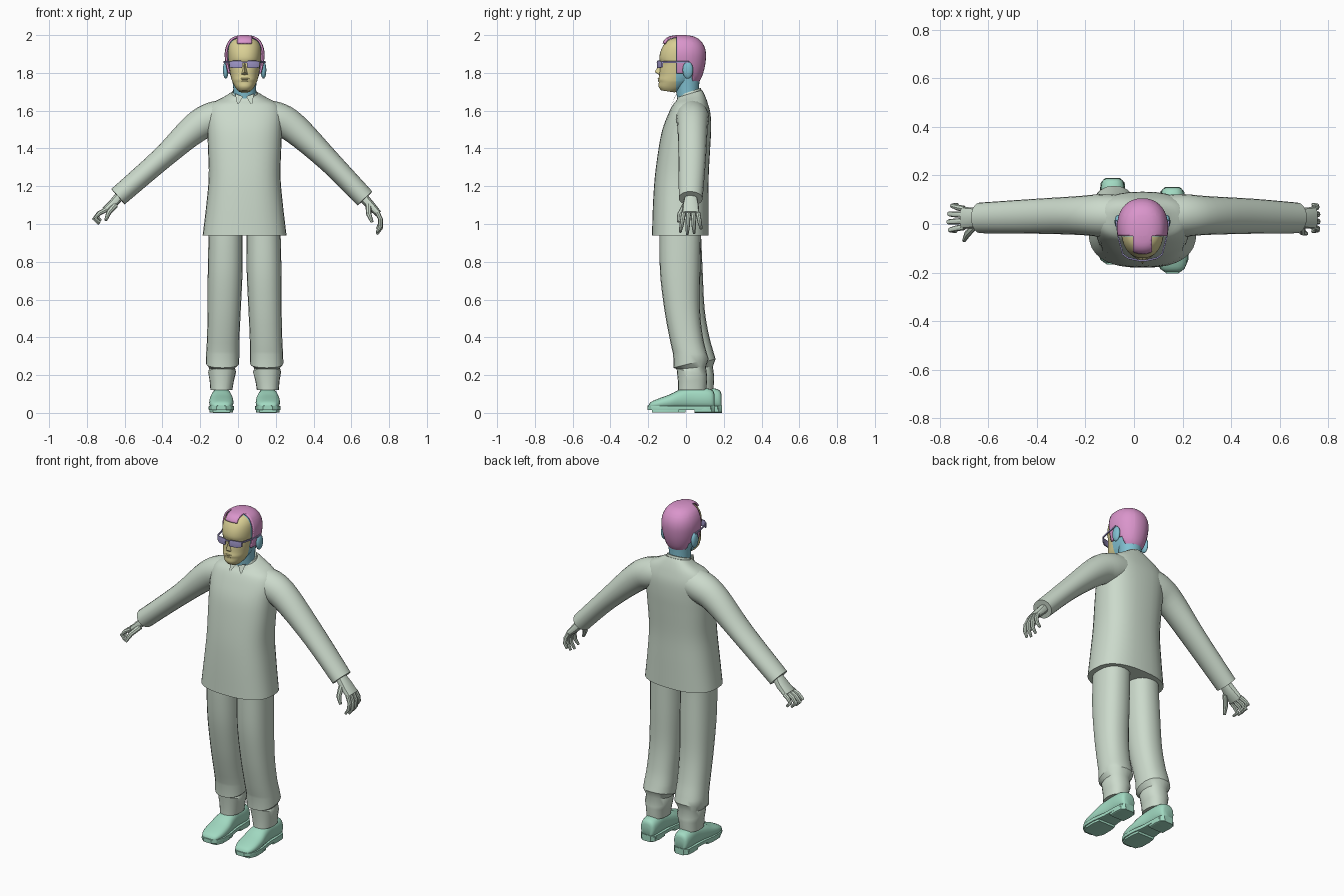
import bpy, bmesh, math
from mathutils import Vector as V

if "Cube" in bpy.data.objects:
    bpy.data.objects.remove(bpy.data.objects["Cube"])

CX = 0.035  # body centre line


def mat(name, r, g, b):
    m = bpy.data.materials.new(name)
    m.diffuse_color = (r, g, b, 1)
    m.use_nodes = True
    m.node_tree.nodes["Principled BSDF"].inputs["Base Color"].default_value = m.diffuse_color
    return m


SUIT = mat("pale sage", 0.60, 0.70, 0.60)
FACE = mat("khaki", 0.70, 0.63, 0.30)
HAIR = mat("pink", 0.70, 0.30, 0.60)
SKIN = mat("sky blue", 0.22, 0.53, 0.64)
GLASS = mat("lavender", 0.36, 0.32, 0.60)
SHOE = mat("mint", 0.36, 0.70, 0.54)


def finish(bm, name, mats, angle=40):
    bmesh.ops.recalc_face_normals(bm, faces=bm.faces)
    me = bpy.data.meshes.new(name)
    bm.to_mesh(me)
    bm.free()
    for m in mats:
        me.materials.append(m)
    ob = bpy.data.objects.new(name, me)
    bpy.context.collection.objects.link(ob)
    bpy.ops.object.select_all(action='DESELECT')
    ob.select_set(True)
    bpy.context.view_layer.objects.active = ob
    bpy.ops.object.shade_smooth_by_angle(angle=math.radians(angle))
    return ob


def dense(rows, k=4):
    """Catmull-Rom interpolation of profile rows."""
    out = []
    for i in range(len(rows) - 1):
        a, b, c, d = (rows[max(0, min(len(rows) - 1, i + j))] for j in (-1, 0, 1, 2))
        for s in range(k):
            t = s / k
            out.append(tuple(0.5 * (2 * q + (r - p) * t + (2 * p - 5 * q + 4 * r - w) * t * t
                       + (3 * q - p - 3 * r + w) * t ** 3) for p, q, r, w in zip(a, b, c, d)))
    return out + [tuple(rows[-1])]


def ring(c, u, v, p=2, n=24):
    pts = []
    for i in range(n):
        a = 2 * math.pi * i / n
        co, si = math.cos(a), math.sin(a)
        pts.append(V(c) + V(u) * math.copysign(abs(co) ** (2 / p), co)
                   + V(v) * math.copysign(abs(si) ** (2 / p), si))
    return pts


def loft(rings):
    bm = bmesh.new()
    vs = [[bm.verts.new(p) for p in r] for r in rings]
    n = len(vs[0])
    for a, b in zip(vs, vs[1:]):
        for i in range(n):
            bm.faces.new((a[i], a[(i + 1) % n], b[(i + 1) % n], b[i]))
    bm.faces.new(vs[0])
    bm.faces.new(vs[-1])
    return bm


def column(rows, p=2, n=24):
    """Rows: z, centre x, half width, front y, back y, tilt along y."""
    return loft([ring((cx, (f + b) / 2, z), (w, 0, 0), (0, (b - f) / 2, t * (b - f) / 2), p, n)
                 for z, cx, w, f, b, t in rows])


def tube(pts, name, m=SUIT, n=8, p=2, k=1):
    """Points: x, y, z, radius in the xz plane, radius along y."""
    pts = dense(pts, k)
    rings = []
    for i, q in enumerate(pts):
        t = V(pts[min(i + 1, len(pts) - 1)][:3]) - V(pts[max(i - 1, 0)][:3])
        u = t.cross(V((0, 1, 0))).normalized()
        rings.append(ring(q[:3], u * q[3], u.cross(t).normalized() * q[4], p, n))
    return finish(loft(rings), name, [m])


def ball(name, c, r, m):
    bm = bmesh.new()
    bmesh.ops.create_uvsphere(bm, u_segments=16, v_segments=10, radius=1)
    for v in bm.verts:
        v.co = V(c) + V(a * b for a, b in zip(v.co, r))
    return finish(bm, name, [m], 60)


# jacket body
finish(column(dense([
    (0.94, CX, .222, -.18, .12, 0), (1.1, CX, .203, -.175, .12, 0), (1.25, CX, .190, -.165, .12, 0),
    (1.4, CX, .194, -.145, .128, 0), (1.5, CX, .198, -.125, .133, 0), (1.58, CX, .20, -.095, .13, 0),
    (1.635, CX, .175, -.07, .115, .05), (1.67, CX, .11, -.05, .098, .2),
    (1.69, CX, .072, -.045, .085, .3)]), 2.5, 32), "jacket", [SUIT])
# collar stand and two collar points
finish(column([(1.66, CX, .08, -.055, .09, .3), (1.70, CX, .064, -.042, .078, .35)]), "collar", [SUIT])
for s in (-1, 1):
    bm = bmesh.new()
    bm.faces.new([bm.verts.new((CX + s * x, y, z)) for x, y, z in
                  ((.008, -.058, 1.675), (.05, -.05, 1.69), (.038, -.078, 1.625))])
    finish(bm, "collar_point", [SUIT])

# sleeves
for s, elbow, cuff in ((-1, (.435, 1.35), (.67, 1.145)), (1, (.455, 1.325), (.637, 1.135))):
    tube([(CX + s * .06, .03, 1.575, .085, .085), (CX + s * .165, .035, 1.557, .09, .088),
          (CX + s * .262, .035, 1.507, .08, .08), (CX + s * elbow[0], .032, elbow[1], .06, .072),
          (CX + s * cuff[0], .025, cuff[1], .054, .063)], "sleeve", n=20, k=4)

# hands: palm, four curled fingers, thumb
HANDS = (
    ([(-.62, 1.155), (-.66, 1.11), (-.705, 1.072)],
     [(-.70, 1.075), (-.738, 1.055), (-.762, 1.027), (-.735, 1.0)],
     [(-.65, 0, 1.10), (-.685, -.04, 1.06), (-.70, -.068, 1.02)]),
    ([(.655, 1.15), (.70, 1.10), (.743, 1.055)],
     [(.738, 1.06), (.757, 1.02), (.757, .98), (.735, .945)],
     [(.69, -.005, 1.10), (.693, -.033, 1.05), (.71, -.04, 1.01)]))
for palm, finger, thumb in HANDS:
    tube([(x, .025, z, t, w) for (x, z), t, w in zip(palm, (.026, .024, .018), (.03, .042, .046))],
         "palm", p=2.6, n=12)
    for j in range(4):
        short = (.9, 1, .95, .75)[j]
        x0, z0 = finger[0]
        tube([(x0 + (x - x0) * short, .025 + (j - 1.5) * (.025 + .004 * i), z0 + (z - z0) * short, r, r)
              for i, ((x, z), r) in enumerate(zip(finger, (.013, .012, .011, .007)))], "finger")
    tube([(*q, r, r) for q, r in zip(thumb, (.016, .014, .008))], "thumb")

# trousers with a crumpled hem, and shoes (one foot set back)
LEG = [(.98, .10, .09, -.14, .08, 0), (.75, .103, .092, -.138, .076, 0), (.55, .108, .088, -.115, .074, 0),
       (.40, .113, .086, -.088, .09, 0), (.31, .116, .088, -.068, .112, 0)]
FOLD = [(.262, .117, .088, -.066, .12, .25), (.238, .119, .068, -.045, .105, .1),
        (.215, .119, .074, -.05, .112, -.25), (.17, .121, .064, -.042, .112, .1),
        (.12, .123, .058, -.042, .108, 0)]
UPPER = [(-.198, .025, .04), (-.185, .047, .058), (-.145, .062, .076), (-.085, .064, .098),
         (-.035, .058, .122), (.03, .05, .135), (.1, .05, .132), (.14, .043, .12), (.15, .028, .10)]
SOLE = [(-.203, .025), (-.185, .05), (-.145, .067), (-.085, .068), (0, .055), (.08, .053), (.13, .05), (.153, .03)]
for s, back in ((-1, .037), (1, 0)):
    def shift(z):
        return back * min(1, max(0, (.95 - z) / .6))
    finish(column([(z, CX + s * x, w, f + shift(z), b + shift(z), t)
                   for z, x, w, f, b, t in dense(LEG) + FOLD], 2.3, 20), "trouser_leg", [SUIT], 35)
    fx = CX + s * .123
    finish(loft([ring((fx, y + back, (h + .02) / 2), (w, 0, 0), (0, 0, (h - .02) / 2), 2.5, 20)
                 for y, w, h in dense(UPPER, 3)]), "shoe_upper", [SHOE], 50)
    finish(loft([ring((fx, y + back, .026), (w, 0, 0), (0, 0, .012), 8, 16)
                 for y, w in SOLE]), "shoe_sole", [SHOE], 30)
    finish(loft([ring((fx, y + back, .016), (w, 0, 0), (0, 0, .016), 8, 16)
                 for y, w in ((.045, .05), (.1, .053), (.135, .048), (.153, .028))]), "shoe_heel", [SHOE], 30)
    finish(loft([ring((fx, y + back, .011), (w, 0, 0), (0, 0, .01), 8, 16)
                 for y, w in ((-.18, .045), (-.145, .062), (-.085, .063), (-.04, .056))]),
           "shoe_tread", [SHOE], 30)

# neck
finish(column([(1.62, CX, .062, -.04, .075, 0), (1.72, CX, .06, -.055, .068, 0),
               (1.79, CX, .068, -.06, .075, 0)], 2, 24), "neck", [SKIN])


def cut(bm, axis, at):
    no = V([axis == i for i in range(3)])
    bmesh.ops.bisect_plane(bm, geom=bm.verts[:] + bm.edges[:] + bm.faces[:], plane_co=no * at, plane_no=no)


# head: khaki face mask in front, blue behind
bm = column(dense([
    (1.702, CX, .03, -.132, -.06, -.15), (1.72, CX, .047, -.145, -.02, -.1), (1.75, CX, .064, -.144, .03, 0),
    (1.765, CX, .069, -.147, .05, 0), (1.785, CX, .074, -.142, .068, 0), (1.82, CX, .08, -.139, .082, 0),
    (1.85, CX, .085, -.134, .09, 0), (1.875, CX, .087, -.141, .094, 0), (1.91, CX, .088, -.136, .092, 0),
    (1.945, CX, .083, -.12, .08, 0), (1.972, CX, .065, -.095, .055, 0), (1.985, CX, .035, -.06, .02, 0)],
    3), 2.2, 36)
cut(bm, 1, -.052)
for f in bm.faces:
    f.material_index = int(f.calc_center_median().y > -.052)
finish(bm, "head", [FACE, SKIN], 60)

# hair: shell over the skull, trimmed at the hairline
bm = column(dense([
    (1.735, CX, .05, -.1, .055, 0), (1.77, CX, .078, -.12, .08, 0), (1.82, CX, .095, -.13, .097, 0),
    (1.87, CX, .104, -.138, .105, 0), (1.91, CX, .105, -.138, .105, 0), (1.945, CX, .097, -.128, .095, 0),
    (1.975, CX, .08, -.115, .073, 0), (1.993, CX, .052, -.09, .04, 0), (2.0, CX, .02, -.05, .0, 0)],
    3), 2.2, 36)
for axis, at in ((0, CX - .04), (0, CX + .04), (1, -.05), (1, .035), (2, 1.797), (2, 1.957), (2, 1.745)):
    cut(bm, axis, at)
bad = []
for f in bm.faces:
    x, y, z = f.calc_center_median()
    top = z > 1.957 and (abs(x - CX) < .04 or y > -.05)
    if not (top or (y > -.05 and z > 1.797) or (y > .035 and z > 1.745)):
        bad.append(f)
bmesh.ops.delete(bm, geom=bad, context='FACES')
shell = finish(bm, "hair", [HAIR], 60)
mod = shell.modifiers.new("thickness", 'SOLIDIFY')
mod.thickness, mod.offset = .01, -1

# nose and lips
bm = bmesh.new()
top, tip, under, l, r = (bm.verts.new((CX + x, y, z)) for x, y, z in (
    (0, -.132, 1.862), (0, -.166, 1.805), (0, -.135, 1.785), (-.02, -.135, 1.79), (.02, -.135, 1.79)))
for tri in ((top, tip, l), (top, r, tip), (tip, under, l), (tip, r, under), (top, l, under), (top, under, r)):
    bm.faces.new(tri)
finish(bm, "nose", [FACE])
ball("upper_lip", (CX, -.139, 1.769), (.026, .011, .005), FACE)
ball("lower_lip", (CX, -.138, 1.758), (.022, .011, .006), FACE)

# ears and sunglasses
for s in (-1, 1):
    ball("ear", (CX + s * .1, .01, 1.815), (.015, .028, .046), SKIN)
    finish(loft([ring((CX + s * x, y, 1.845), (0, .004, 0), (0, 0, h), 6, 12)
                 for x, y, h in ((.012, -.15, .014), (.02, -.149, .02), (.06, -.14, .02), (.08, -.125, .015))]),
           "lens", [GLASS])
    finish(loft([ring((CX + s * x, y, 1.857), (.003, 0, 0), (0, 0, .005), 6, 8)
                 for x, y in ((.08, -.128), (.098, -.06), (.109, .015))]), "temple_arm", [GLASS])
finish(loft([ring((CX + x, -.151, 1.857), (0, .004, 0), (0, 0, .004), 4, 8) for x in (-.015, .015)]),
       "glasses_bridge", [GLASS])
